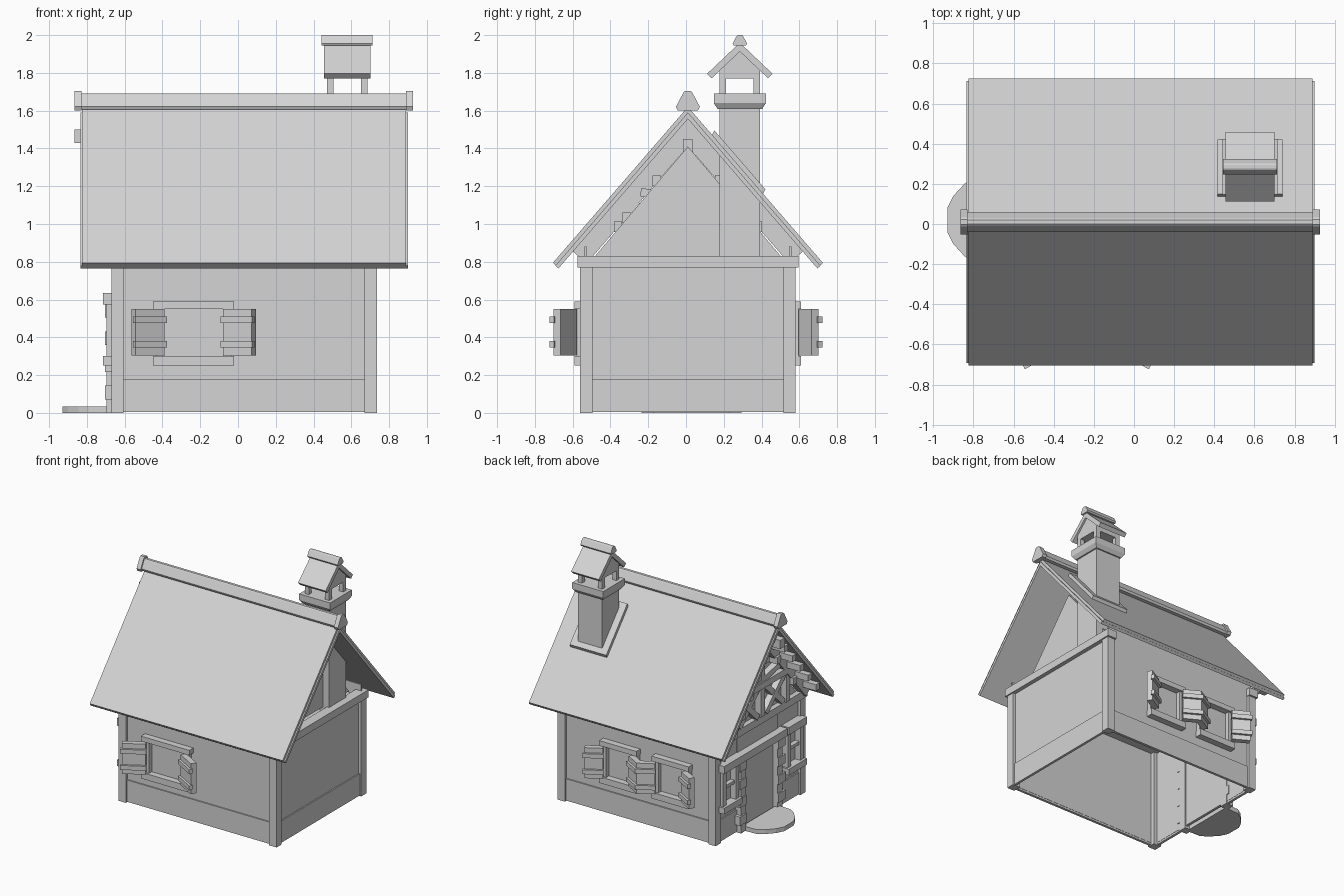
import bpy, bmesh, math
from mathutils import Matrix, Vector

cube = bpy.data.objects.get("Cube")
if cube:
    bpy.data.objects.remove(cube, do_unlink=True)

grey = bpy.data.materials.new("plain_grey")
grey.use_nodes = True
grey.diffuse_color = (0.66, 0.66, 0.66, 1)
grey.node_tree.nodes["Principled BSDF"].inputs["Base Color"].default_value = (0.66, 0.66, 0.66, 1)

MID = 0.01       # y of the ridge line
SLOPE = 1.155    # rise per unit run of the main roof


def finish(name, bm):
    bmesh.ops.recalc_face_normals(bm, faces=bm.faces)
    mesh = bpy.data.meshes.new(name)
    bm.to_mesh(mesh)
    bm.free()
    mesh.materials.append(grey)
    obj = bpy.data.objects.new(name, mesh)
    bpy.context.collection.objects.link(obj)
    return obj


def box(name, x, y, z, matrix=None):
    """Box from three (low, high) ranges."""
    bm = bmesh.new()
    bmesh.ops.create_cube(bm, size=1)
    for v in bm.verts:
        v.co = Vector([(r[0] + r[1]) / 2 + c * (r[1] - r[0]) for r, c in zip((x, y, z), v.co)])
    if matrix:
        bm.transform(matrix)
    return finish(name, bm)


def prism(name, points, offset):
    """Extrude a flat outline by an offset vector."""
    bm = bmesh.new()
    face = bm.faces.new([bm.verts.new(p) for p in points])
    new = bmesh.ops.extrude_face_region(bm, geom=[face])["geom"]
    bmesh.ops.translate(bm, vec=offset, verts=[v for v in new if isinstance(v, bmesh.types.BMVert)])
    return finish(name, bm)


def prism_x(name, profile, x0, x1):
    """Extrude a (y, z) profile along x."""
    return prism(name, [(x0, y, z) for y, z in profile], (x1 - x0, 0, 0))


def chevron(name, x0, x1, mid, apex, half, thick, slope=SLOPE):
    """Two sloping slabs meeting at a ridge."""
    h = math.hypot(1, slope)
    eave = apex - slope * half
    low_y, low_z = half - thick * slope / h, eave - thick / h
    pts = [(0, apex), (half, eave), (low_y, low_z), (0, apex - thick * h), (-low_y, low_z), (-half, eave)]
    return prism_x(name, [(mid + y, z) for y, z in pts], x0, x1)


def beam(name, a, b, x0, x1, width):
    """Timber in the gable plane between two (y, z) points."""
    a, b = Vector(a), Vector(b)
    d = (b - a).normalized() * width / 2
    n = Vector((-d.y, d.x))
    prism_x(name, [a + n, b + n, b - n, a - n], x0, x1)


# Hollow walls, skirting and corner posts
X0, X1, Y0, Y1 = -0.67, 0.735, -0.56, 0.58
for label, inset, depth, low, side_top, end_top in (("wall", 0.022, 0.012, 0.02, 0.88, 0.78),
                                                    ("skirting", 0.012, 0.02, 0.005, 0.18, 0.18)):
    xa, xb, ya, yb = X0 + inset, X1 - inset, Y0 + inset, Y1 - inset
    box(f"front_{label}", (xa, xb), (ya, ya + depth), (low, side_top))
    box(f"back_{label}", (xa, xb), (yb - depth, yb), (low, side_top))
    box(f"gable_end_{label}", (xb - depth, xb), (ya, yb), (low, end_top))
    for y in ((ya, -0.22), (0.28, yb)):
        box(f"door_side_{label}", (xa, xa + depth), y, (low, end_top))
P = 0.065
for x in (X0, X1 - P):
    for y in (Y0, Y1 - P):
        box("corner_post", (x, x + P), (y, y + P), (0, 0.78))

# End beams and attic floor
for x in ((-0.68, -0.6), (0.665, 0.745)):
    box("end_beam", x, (-0.575, 0.595), (0.77, 0.83))
box("attic_floor", (-0.63, 0.69), (-0.53, 0.55), (0.77, 0.79))

# Gable walls
for x in (-0.64, 0.6):
    prism_x("gable_wall", [(MID - 0.5, 0.82), (MID + 0.5, 0.82), (MID, 1.41)], x, x + 0.03)

# Roof
chevron("roof_covering", -0.825, 0.89, MID, 1.62, 0.715, 0.022)
chevron("roof_boards", -0.835, 0.9, MID, 1.59, 0.702, 0.022)


def cap(name, mid, z, half_low, half_top, height, x0, x1):
    """Ridge capping with a short upright foot and a blunt top."""
    side = [(half_low * 0.85, z), (half_low, z + height * 0.2), (half_top, z + height * 0.94), (half_top * 0.6, z + height)]
    prism_x(name, [(mid - y, h) for y, h in side] + [(mid + y, h) for y, h in reversed(side)], x0, x1)


cap("ridge_cap", MID, 1.605, 0.05, 0.018, 0.085, -0.84, 0.9)
for x in (-0.865, 0.89):
    cap("ridge_end", MID, 1.6, 0.063, 0.022, 0.105, x, x + 0.036)

# Decorated gable timbers
chevron("gable_rafters", -0.7, -0.64, MID, 1.56, 0.61, 0.098)
box("ridge_beam", (-0.865, -0.66), (MID - 0.03, MID + 0.03), (1.43, 1.5))
box("king_post", (-0.69, -0.63), (MID - 0.025, MID + 0.025), (0.83, 1.45))
box("collar_beam", (-0.7, -0.645), (MID - 0.3, MID + 0.3), (1.06, 1.11))
for s in (-1, 1):
    for y in (0.52, 0.42, 0.32, 0.22, 0.12):
        z = 1.53 - SLOPE * y
        box("purlin_end", (-0.815, -0.66), sorted((MID + s * (y - 0.024), MID + s * (y + 0.024))), (z - 0.05, z))
    for y, z in ((0.37, 0.985), (0.165, 1.23)):
        box("tie_block", (-0.72, -0.62), sorted((MID + s * (y - 0.022), MID + s * (y + 0.022))), (z - 0.028, z + 0.028))
    beam("upper_brace", (MID + s * 0.02, 1.12), (MID + s * 0.25, 1.17), -0.69, -0.63, 0.045)
    beam("cross_brace", (MID + s * 0.05, 0.84), (MID + s * 0.28, 1.06), -0.69, -0.63, 0.045)
    beam("cross_brace", (MID + s * 0.28, 0.84), (MID + s * 0.05, 1.06), -0.685, -0.63, 0.045)
    box("gable_stud", (-0.69, -0.63), sorted((MID + s * 0.3, MID + s * 0.345)), (0.83, 1.06))


# Windows with open shutters; side is -1 for front and 1 for back
def shutter(x, y, sx, side, length):
    angle = math.atan2(side * 0.5, sx * 0.87)
    m = Matrix.Translation((x, y, 0)) @ Matrix.Rotation(angle, 4, "Z")
    out = -sx * side      # local y direction of the outer face
    box("shutter_panel", (0, length), sorted((0, out * 0.045)), (0.305, 0.55), m)
    for z in (0.345, 0.475):
        box("shutter_batten", (-0.005, length + 0.012), sorted((0.01 * out, -out * 0.018)), (z, z + 0.035), m)


def window(mid, half, opening, side, length):
    wall = Y1 - 0.025 if side > 0 else Y0 + 0.025
    y = sorted((wall, wall + side * 0.055))
    box("window_head", (mid - half, mid + half), y, (0.55, 0.59))
    box("window_sill", (mid - half, mid + half), y, (0.25, 0.30))
    jamb = sorted((wall, wall + side * 0.04))
    for sx in (-1, 1):
        box("window_jamb", sorted((mid + sx * opening, mid + sx * (opening + 0.045))), jamb, (0.3, 0.55))
        shutter(mid + sx * opening, wall + side * 0.08, sx, side, length)


window(-0.235, 0.215, 0.155, -1, 0.175)
window(0.18, 0.165, 0.115, 1, 0.135)
window(-0.285, 0.165, 0.115, 1, 0.135)

# Door with quoined jambs, lintel and rounded step
DOOR = 0.03
box("door", (-0.655, -0.635), (-0.225, 0.285), (0.02, 0.78))
box("door_lintel", (-0.715, -0.64), (DOOR - 0.3, DOOR + 0.3), (0.575, 0.635))
for s in (-1, 1):
    for i in range(8):
        wide = 0.09 if i % 2 else 0.065
        z = i * 0.072
        box("door_quoin", (-0.705 if i % 2 else -0.695, -0.63), sorted((DOOR + s * 0.2, DOOR + s * (0.2 + wide))), (z, z + 0.072))
    # Small window beside the door
    mid = DOOR - 0.02 + s * 0.41
    box("small_window_head", (-0.715, -0.64), (mid - 0.115, mid + 0.115), (0.575, 0.635))
    box("small_window_sill", (-0.715, -0.64), (mid - 0.115, mid + 0.115), (0.25, 0.3))
    for y in (mid - 0.1, mid + 0.06):
        box("small_window_jamb", (-0.695, -0.64), (y, y + 0.04), (0.3, 0.575))
    box("small_window_bar", (-0.685, -0.64), (mid - 0.07, mid + 0.07), (0.425, 0.45))

edge = [(-0.67, 0.22), (-0.79, 0.215), (-0.845, 0.18), (-0.9, 0.12), (-0.93, 0.06)]
prism("door_step", [(x, 0.02 + w, 0) for x, w in edge] + [(x, 0.02 - w, 0) for x, w in reversed(edge)], (0, 0, 0.035))

# Chimney stack, flashing, collar and little roof
CX, CY = 0.578, 0.285
box("chimney_stack", (CX - 0.108, CX + 0.108), (CY - 0.108, CY + 0.108), (0.79, 1.65))


def roof_z(y):
    return 1.62 - SLOPE * (y - MID)


ya, yb = 0.135, 0.405
prism_x("chimney_flashing", [(ya, roof_z(ya) - 0.01), (yb, roof_z(yb) - 0.01), (yb + 0.015, roof_z(yb) + 0.02),
                             (ya + 0.015, roof_z(ya) + 0.02)], CX - 0.162, CX + 0.162)
foot = box("chimney_collar_foot", (CX - 0.138, CX + 0.138), (CY - 0.138, CY + 0.138), (1.61, 1.64))
for v in foot.data.vertices:      # taper the lower edge
    if v.co.z < 1.62:
        v.co.x = CX + (v.co.x - CX) * 0.86
        v.co.y = CY + (v.co.y - CY) * 0.86
box("chimney_collar", (CX - 0.138, CX + 0.138), (CY - 0.138, CY + 0.138), (1.64, 1.69))
for sx in (-1, 1):
    for sy in (-1, 1):
        x, y = CX + sx * 0.09, CY + sy * 0.09
        box("chimney_post", (x - 0.018, x + 0.018), (y - 0.018, y + 0.018), (1.685, 1.78))
prism_x("chimney_gable", [(CY - 0.108, 1.77), (CY + 0.108, 1.77), (CY + 0.108, 1.82), (CY, 1.92),
                          (CY - 0.108, 1.82)], CX - 0.108, CX + 0.108)
chevron("chimney_roof", CX - 0.123, CX + 0.123, CY, 1.96, 0.173, 0.034, 0.95)
cap("chimney_ridge", CY, 1.945, 0.038, 0.016, 0.055, CX - 0.135, CX + 0.135)
